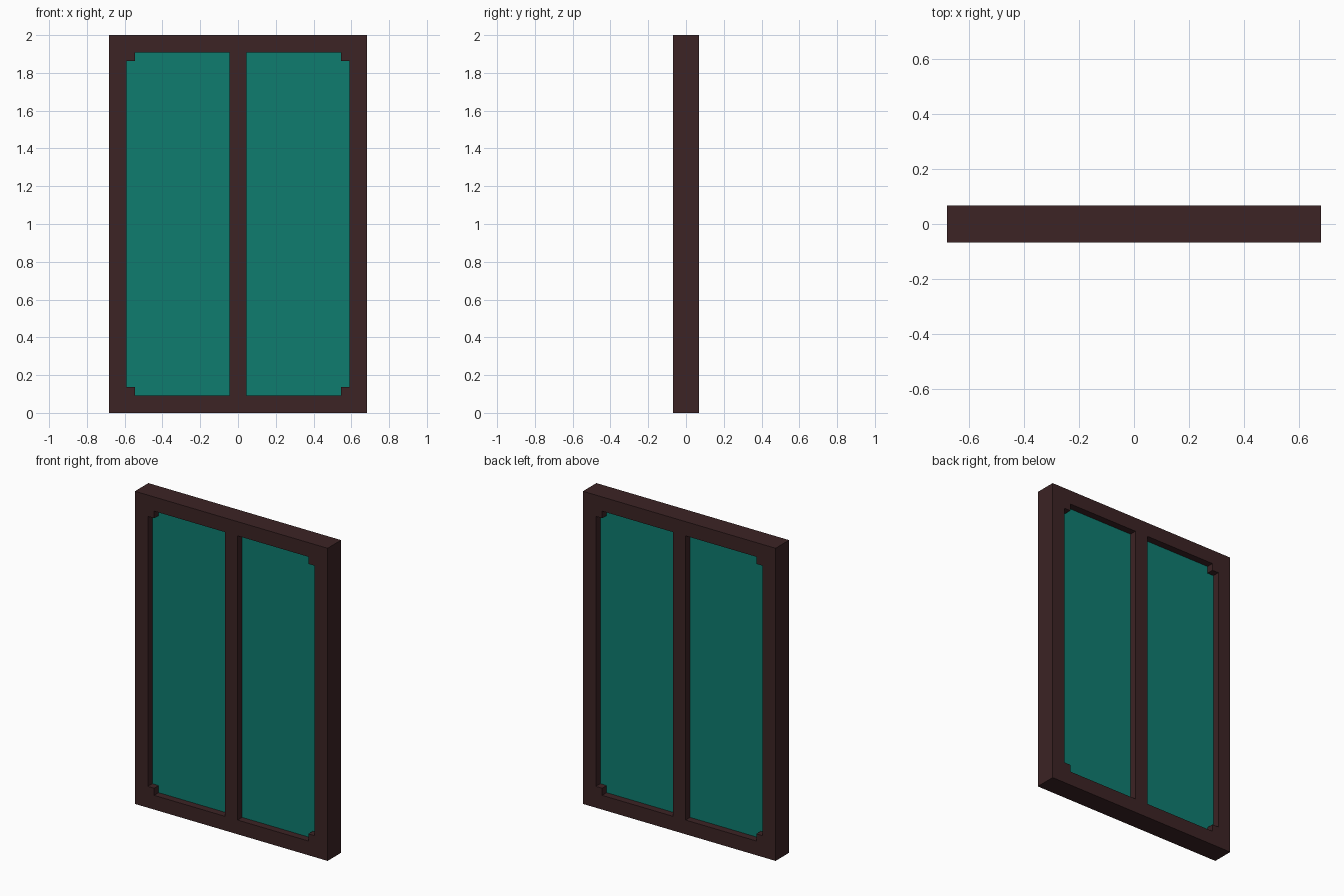
import bpy
from math import radians

cube = bpy.data.objects.get("Cube")
if cube:
    bpy.data.objects.remove(cube, do_unlink=True)

U = 1 / 22              # module: corner notch size and pane thickness
W, H = 15 * U, 44 * U   # half width, full height


def material(name, rgb):
    m = bpy.data.materials.new(name)
    m.use_nodes = True
    color = (*rgb, 1)
    m.diffuse_color = color
    bsdf = m.node_tree.nodes["Principled BSDF"]
    bsdf.inputs["Base Color"].default_value = color
    bsdf.inputs["Roughness"].default_value = 0.8
    return m


def slab(name, outlines, thickness, mat):
    """Extrude filled outlines (holes allowed) into an upright slab mesh."""
    curve = bpy.data.curves.new(name, "CURVE")
    curve.dimensions = "2D"
    curve.fill_mode = "BOTH"
    curve.extrude = thickness / 2
    for pts in outlines:
        spline = curve.splines.new("POLY")
        spline.points.add(len(pts) - 1)
        for p, (x, z) in zip(spline.points, pts):
            p.co = (x, z, 0, 1)
        spline.use_cyclic_u = True
    obj = bpy.data.objects.new(name, curve)
    bpy.context.collection.objects.link(obj)
    obj.rotation_euler.x = radians(90)
    bpy.ops.object.select_all(action="DESELECT")
    obj.select_set(True)
    bpy.context.view_layer.objects.active = obj
    bpy.ops.object.convert(target="MESH")
    bpy.ops.object.transform_apply(location=False, rotation=True, scale=False)
    obj = bpy.context.object
    obj.name = name
    obj.data.materials.clear()
    obj.data.materials.append(mat)
    bpy.ops.object.shade_flat()
    return obj


def opening(side):
    """Window opening with square notches in its two outer corners."""
    inner, outer = U, W - 2 * U
    low, high = 2 * U, H - 2 * U
    pts = [(inner, low), (outer - U, low), (outer - U, low + U), (outer, low + U),
           (outer, high - U), (outer - U, high - U), (outer - U, high), (inner, high)]
    return [(side * x, z) for x, z in pts]


dark_wood = material("dark wood", (0.045, 0.017, 0.018))
teal_glass = material("teal glass", (0.0044, 0.202, 0.159))

# Frame with central mullion and notched corners
border = [(-W, 0), (W, 0), (W, H), (-W, H)]
slab("window_frame", [border, opening(-1), opening(1)], 3 * U, dark_wood)

# Recessed panes
for label, side in (("left", 1), ("right", -1)):
    slab(label + "_pane", [opening(side)], U, teal_glass)
